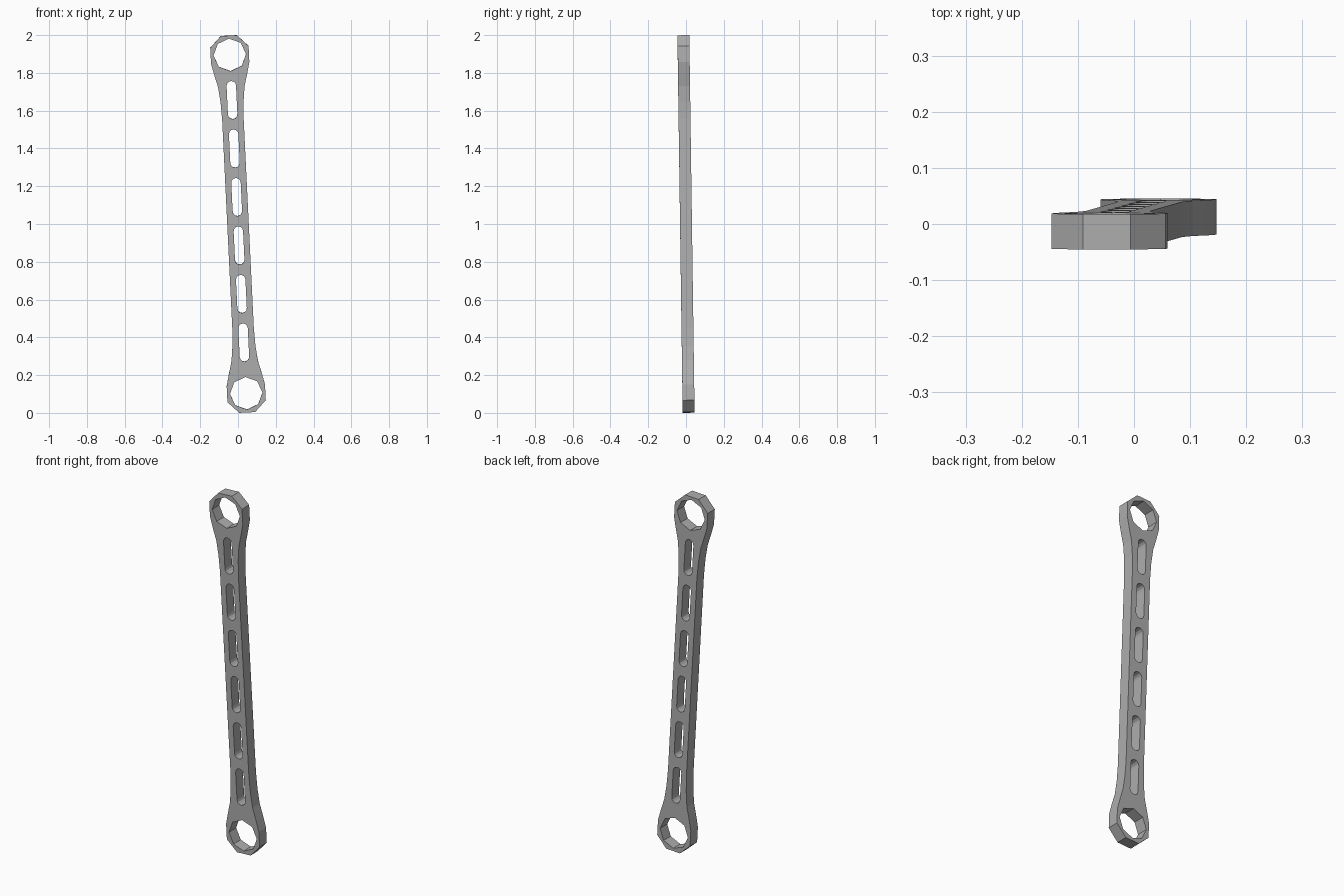
import bpy
import bmesh
from math import sin, cos, pi, radians
from mathutils import Matrix, Vector

if "Cube" in bpy.data.objects:
    bpy.data.objects.remove(bpy.data.objects["Cube"], do_unlink=True)

HALF_LENGTH = 0.897      # bar centre to ring centre
RING, HOLE = 0.11, 0.086
THICKNESS = 0.063


def arc(cx, cy, radius, start, end, steps):
    """Points along an arc, both ends included, angles in degrees."""
    angles = [radians(start + (end - start) * i / steps) for i in range(steps + 1)]
    return [(cx + radius * cos(a), cy + radius * sin(a)) for a in angles]


def add_loop(curve, points):
    spline = curve.splines.new('POLY')
    spline.points.add(len(points) - 1)
    for point, (x, y) in zip(spline.points, points):
        point.co = (x, y, 0, 1)
    spline.use_cyclic_u = True


curve = bpy.data.curves.new("link_profile", 'CURVE')
curve.dimensions = '2D'
curve.fill_mode = 'BOTH'
curve.extrude = THICKNESS / 2

# Outer outline: an eight-sided ring end flaring into a slim shank
flare = [(0.087, 0.105), (0.070, 0.17), (0.061, 0.25), (0.057, 0.34)]
quarter = arc(0, HALF_LENGTH, RING, 67.5, -22.5, 2)
quarter += [(x, HALF_LENGTH - d) for x, d in flare]
right = quarter + [(x, -y) for x, y in reversed(quarter)]
add_loop(curve, right + [(-x, y) for x, y in reversed(right)])

# Eye holes, turned half a side against the outer ring
for side in (1, -1):
    add_loop(curve, arc(0, side * HALF_LENGTH, HOLE, 0, 315, 7))

# Six round-ended lightening slots
for i in range(6):
    mid = 0.015 + (i - 2.5) * 0.257
    add_loop(curve, arc(0, mid + 0.076, 0.025, 0, 180, 6)
             + arc(0, mid - 0.076, 0.025, 180, 360, 6))

# Turn the profile into a mesh
helper = bpy.data.objects.new("link_profile", curve)
bpy.context.collection.objects.link(helper)
graph = bpy.context.evaluated_depsgraph_get()
mesh = bpy.data.meshes.new_from_object(helper.evaluated_get(graph))
bpy.data.objects.remove(helper, do_unlink=True)

bm = bmesh.new()
bm.from_mesh(mesh)
bmesh.ops.remove_doubles(bm, verts=bm.verts, dist=0.0001)
bmesh.ops.dissolve_limit(bm, angle_limit=radians(0.5), verts=bm.verts, edges=bm.edges)
bmesh.ops.triangulate(bm, faces=[f for f in bm.faces if len(f.verts) > 4])
bmesh.ops.recalc_face_normals(bm, faces=bm.faces)
for face in bm.faces:
    face.smooth = False
bm.to_mesh(mesh)
bm.free()

# Lean the bar slightly to the side and forward
along = Vector((-0.0435, -0.0125, 0.896)).normalized()
across = Vector((along.z, 0, -along.x)).normalized()
front = across.cross(along)
lean = Matrix((across, along, front)).transposed().to_4x4()
mesh.transform(Matrix.Translation((0, 0, 1)) @ lean)

# Plain grey metal
grey = bpy.data.materials.new("grey_metal")
colour = (0.42, 0.42, 0.42, 1)
grey.diffuse_color = colour
grey.use_nodes = True
for node in grey.node_tree.nodes:
    if node.type == 'BSDF_PRINCIPLED':
        node.inputs["Base Color"].default_value = colour
mesh.materials.clear()
mesh.materials.append(grey)

link_bar = bpy.data.objects.new("link_bar", mesh)
bpy.context.collection.objects.link(link_bar)
